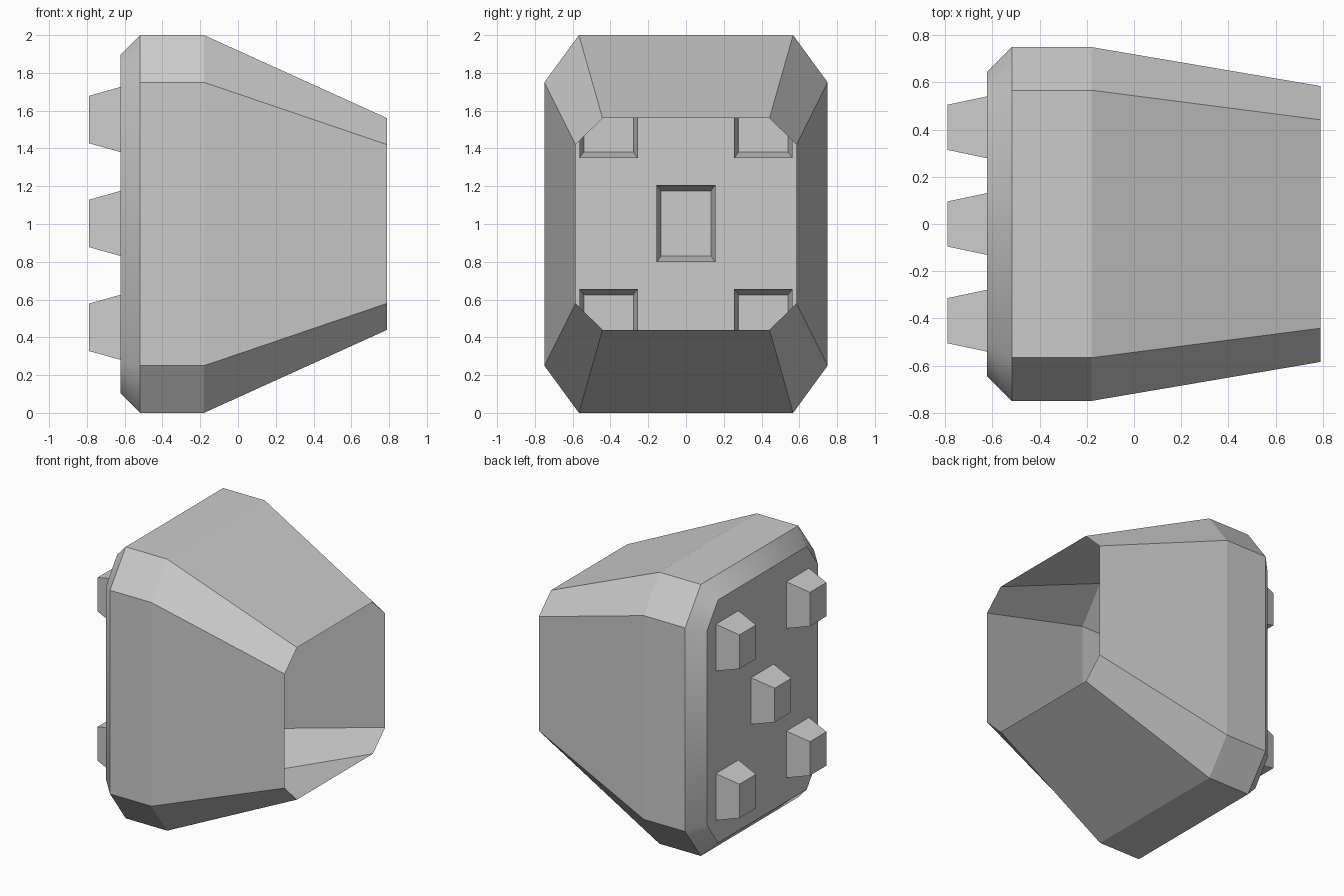
import bpy, bmesh

if "Cube" in bpy.data.objects:
    bpy.data.objects.remove(bpy.data.objects["Cube"])


def ring(bm, x, y, z, cy, cz, mid=1.0):
    """Octagon at x: half-width y, half-height z, flat sides ending at cy / cz."""
    pts = [(y, cz), (cy, z), (-cy, z), (-y, cz), (-y, -cz), (-cy, -z), (cy, -z), (y, -cz)]
    return [bm.verts.new((x, a, mid + b)) for a, b in pts]


def bridge(bm, a, b):
    n = len(a)
    return [bm.faces.new((a[i], b[i], b[(i + 1) % n], a[(i + 1) % n])) for i in range(n)]


def finish(bm, name):
    mesh = bpy.data.meshes.new(name)
    bm.to_mesh(mesh)
    bm.free()
    obj = bpy.data.objects.new(name, mesh)
    bpy.context.collection.objects.link(obj)
    return obj


# Hollow shell, open at +x, closed by a plate at -x
bm = bmesh.new()
sections = [
    (-0.623, 0.645, 0.895, 0.516, 0.716),
    (-0.518, 0.75, 1.0, 0.567, 0.75),
    (-0.18, 0.75, 1.0, 0.567, 0.75),
    (0.79, 0.585, 0.56, 0.442, 0.42),
]
rings = [ring(bm, *s) for s in sections]
bm.faces.new(rings[0][::-1])
for i in range(3):
    for f in bridge(bm, rings[i], rings[i + 1]):
        f.smooth = i == 0          # only the bevelled rim is smooth
bm.normal_update()
if rings[0][0].link_faces and bm.faces[:][0].normal.x > 0:
    bmesh.ops.reverse_faces(bm, faces=bm.faces[:])
finish(bm, "shell")


# Tapered pegs poking through the plate, open on the inside
def peg(name, cy, cz):
    bm = bmesh.new()
    loops = []
    for x, hy, hz in ((-0.79, 0.096, 0.125), (-0.51, 0.155, 0.204)):
        loops.append([bm.verts.new((x, cy + sy * hy, cz + sz * hz))
                      for sy, sz in ((1, 1), (-1, 1), (-1, -1), (1, -1))])
    bridge(bm, *loops)
    bm.faces.new(loops[0])
    bmesh.ops.recalc_face_normals(bm, faces=bm.faces[:])
    cap = min(bm.faces, key=lambda f: f.calc_center_median().x)
    if cap.normal.x > 0:
        bmesh.ops.reverse_faces(bm, faces=bm.faces[:])
    finish(bm, name)


peg("peg_centre", 0, 1.003)
for side, y in (("front", -0.41), ("back", 0.41)):
    for level, z in (("lower", 0.453), ("upper", 1.553)):
        peg(f"peg_{side}_{level}", y, z)

# Make the shell's normals consistent and facing outward
shell = bpy.data.objects["shell"].data
bm = bmesh.new()
bm.from_mesh(shell)
bmesh.ops.recalc_face_normals(bm, faces=bm.faces[:])
plate = min(bm.faces, key=lambda f: f.calc_center_median().x)
if plate.normal.x > 0:
    bmesh.ops.reverse_faces(bm, faces=bm.faces[:])
bm.to_mesh(shell)
bm.free()
